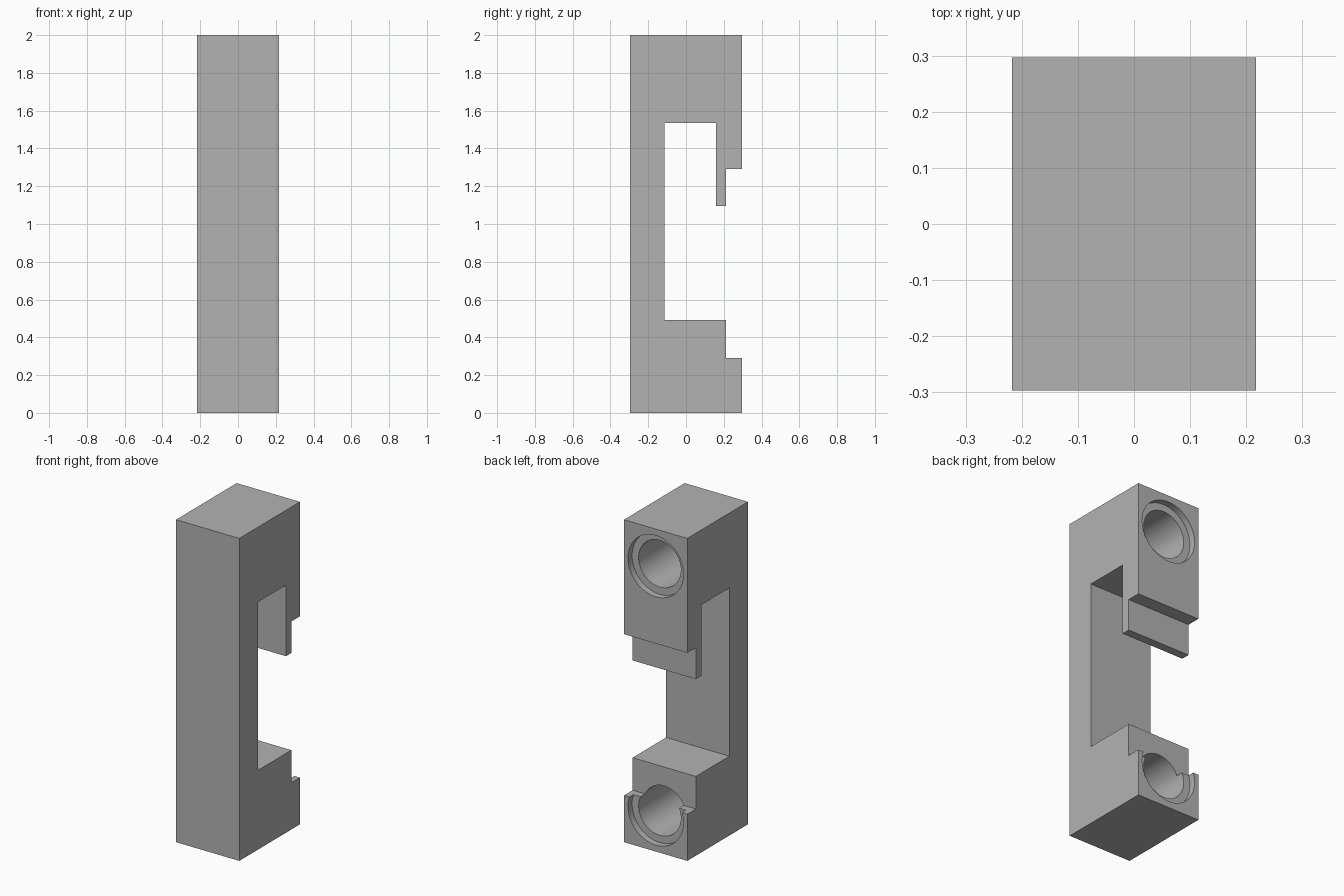
import bpy
import bmesh
from math import pi, radians
from mathutils import Matrix, Vector

default = bpy.data.objects.get("Cube")
if default:
    bpy.data.objects.remove(default, do_unlink=True)

HALF_W, HALF_D = 0.217, 0.297
STEP_Y = 0.213

grey = bpy.data.materials.new("plain grey")
grey.use_nodes = True
grey.diffuse_color = (0.45, 0.45, 0.45, 1)
grey.node_tree.nodes["Principled BSDF"].inputs["Base Color"].default_value = grey.diffuse_color


def make_object(name, bm):
    bmesh.ops.recalc_face_normals(bm, faces=bm.faces)
    mesh = bpy.data.meshes.new(name)
    bm.to_mesh(mesh)
    bm.free()
    mesh.materials.append(grey)
    obj = bpy.data.objects.new(name, mesh)
    bpy.context.collection.objects.link(obj)
    return obj


def extrude_profile(name, points):
    """Side profile of (y, z) points, extruded across the width."""
    bm = bmesh.new()
    face = bm.faces.new([bm.verts.new((-HALF_W, y, z)) for y, z in points])
    result = bmesh.ops.extrude_face_region(bm, geom=[face])
    verts = [v for v in result["geom"] if isinstance(v, bmesh.types.BMVert)]
    bmesh.ops.translate(bm, verts=verts, vec=Vector((2 * HALF_W, 0, 0)))
    return make_object(name, bm)


def bore(body, radius, y_end, z):
    """Cut a round blind hole from the back face down to y_end."""
    y_start = HALF_D + 0.1
    bm = bmesh.new()
    bmesh.ops.create_cone(
        bm, cap_ends=True, segments=64, radius1=radius, radius2=radius,
        depth=y_start - y_end,
        matrix=Matrix.Translation((0, (y_start + y_end) / 2, z)) @ Matrix.Rotation(pi / 2, 4, "X"))
    cutter = make_object("bore_cutter", bm)
    cutter.hide_render = True
    mod = body.modifiers.new("bore", "BOOLEAN")
    mod.operation = "DIFFERENCE"
    mod.solver = "EXACT"
    mod.object = cutter
    bpy.context.view_layer.objects.active = body
    bpy.ops.object.modifier_apply(modifier=mod.name)
    bpy.data.objects.remove(cutter, do_unlink=True)


# Bracket: front spine, stepped foot, and head with a hanging lip
bracket = extrude_profile("bracket_body", [
    (-HALF_D, 0), (HALF_D, 0), (HALF_D, 0.29), (STEP_Y, 0.29),
    (STEP_Y, 0.492), (-0.115, 0.492), (-0.115, 1.535), (0.16, 1.535),
    (0.16, 1.095), (STEP_Y, 1.095), (STEP_Y, 1.29), (HALF_D, 1.29),
    (HALF_D, 2), (-HALF_D, 2)])

# Counterbored blind holes in the foot and the head
for z in (0.23, 1.77):
    bore(bracket, 0.19, HALF_D - 0.04, z)
    bore(bracket, 0.145, -0.17, z)

# Smooth bores, crisp edges
bpy.ops.object.select_all(action="DESELECT")
bracket.select_set(True)
bpy.context.view_layer.objects.active = bracket
bpy.ops.object.shade_smooth_by_angle(angle=radians(30))
